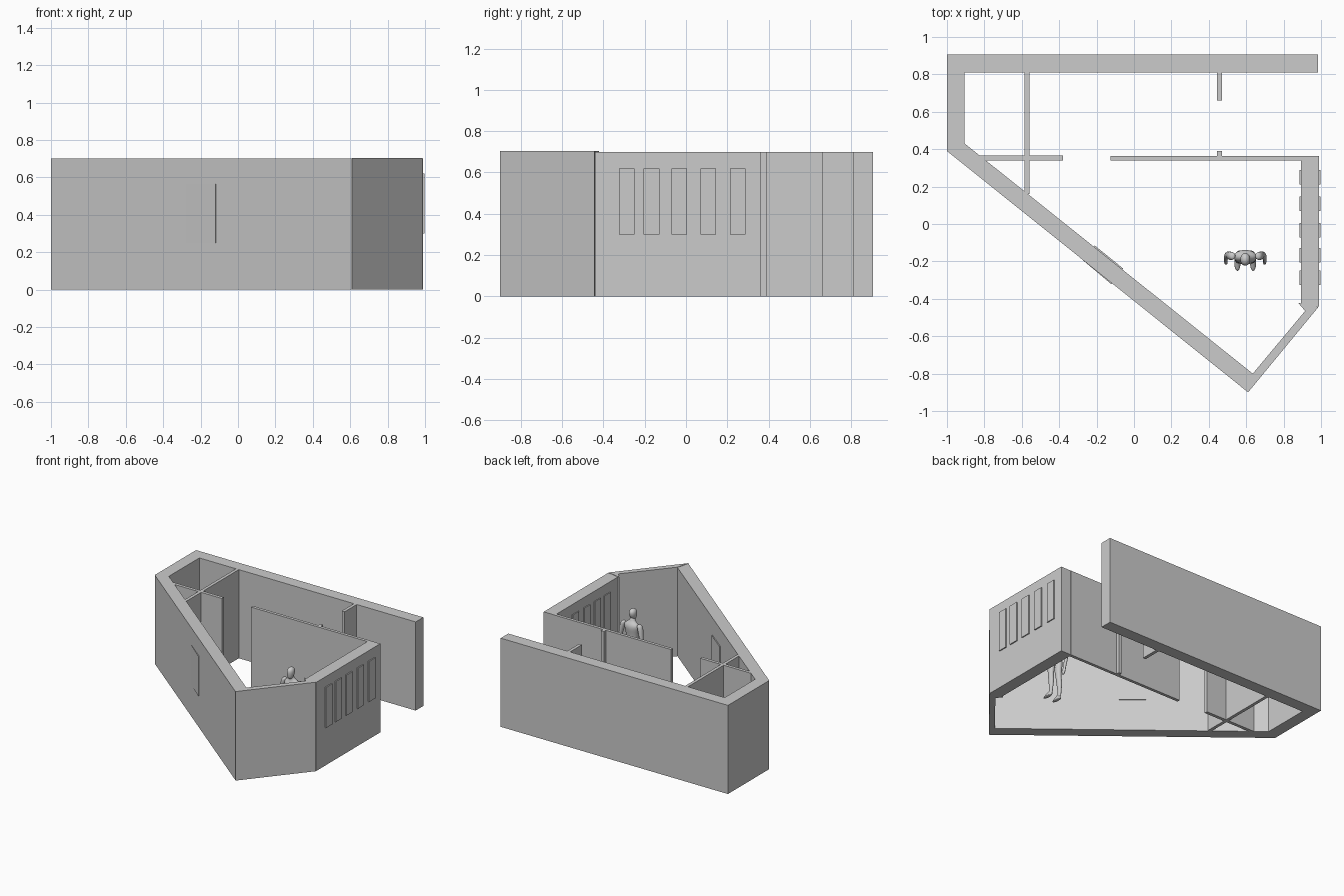
import bpy, bmesh, math
from mathutils import Vector

H = 0.7


def finish(name, bm):
    bmesh.ops.recalc_face_normals(bm, faces=bm.faces)
    me = bpy.data.meshes.new(name)
    bm.to_mesh(me)
    bm.free()
    ob = bpy.data.objects.new(name, me)
    bpy.context.collection.objects.link(ob)
    return ob


def prism(name, outline, z0=0.0, z1=H):
    """Plan outline extruded straight up."""
    bm = bmesh.new()
    face = bm.faces.new([bm.verts.new((x, y, z0)) for x, y in outline])
    top = bmesh.ops.extrude_face_region(bm, geom=[face])["geom"]
    for v in top:
        if isinstance(v, bmesh.types.BMVert):
            v.co.z = z1
    return finish(name, bm)


def slab(name, x0, x1, y0, y1, z0=0.0, z1=H):
    return prism(name, [(x0, y0), (x1, y0), (x1, y1), (x0, y1)], z0, z1)


# Outer shell: back, left and diagonal walls
prism("outer_wall", [(0.985, 0.905), (-1, 0.905), (-1, 0.39), (0.61, -0.9),
                     (0.635, -0.8), (-0.905, 0.43), (-0.905, 0.81), (0.985, 0.81)])
# Right wall and angled front corner wall
slab("right_wall", 0.892, 0.989, -0.44, 0.363)
prism("corner_wall", [(0.61, -0.9), (0.986, -0.444), (0.878, -0.422),
                      (0.915, -0.465), (0.635, -0.8)], 0, 0.703)

# Interior partitions
slab("partition_left", -0.83, -0.38, 0.34, 0.365)
slab("partition_right", -0.125, 0.9, 0.34, 0.364)
slab("partition_cross", -0.585, -0.56, 0.16, 0.815)
slab("door_stub_back", 0.445, 0.47, 0.66, 0.815)
slab("door_stub_front", 0.445, 0.47, 0.36, 0.39)

# Window panels
for i, y in enumerate((-0.287, -0.167, -0.033, 0.108, 0.25)):
    slab(f"window_{i + 1}", 0.885, 0.998, y - 0.038, y + 0.038, 0.3, 0.62)
prism("window_diagonal", [(-0.275, -0.192), (-0.12, -0.323),
                          (-0.058, -0.238), (-0.21, -0.115)], 0.25, 0.565)


# Standing figure, facing the front
CX, CY = 0.595, -0.185


def loft(name, rings, side=1, n=12):
    """Smooth body part from horizontal ellipses (x, y, z, rx, ry)."""
    bm = bmesh.new()
    loops = []
    for x, y, z, rx, ry in rings:
        loops.append([bm.verts.new((CX + side * (x + rx * math.cos(a)),
                                    CY + y + ry * math.sin(a), z))
                      for a in (2 * math.pi * k / n for k in range(n))])
    for a, b in zip(loops, loops[1:]):
        for k in range(n):
            bm.faces.new((a[k], a[(k + 1) % n], b[(k + 1) % n], b[k]))
    bm.faces.new(loops[0])
    bm.faces.new(loops[-1])
    for f in bm.faces:
        f.smooth = True
    ob = finish(name, bm)
    mod = ob.modifiers.new("smooth", "SUBSURF")
    mod.levels = mod.render_levels = 1
    return ob


loft("torso", [(0, 0.01, 0.29, .02, .02), (0, 0.01, 0.305, .05, .036),
               (0, 0.01, 0.34, .056, .042), (0, 0.004, 0.39, .045, .032),
               (0, 0.004, 0.44, .056, .038), (0, 0.008, 0.48, .064, .042),
               (0, 0.012, 0.505, .066, .034), (0, 0.01, 0.522, .04, .024),
               (0, 0.004, 0.535, .02, .02), (0, 0, 0.56, .018, .02)])
loft("head", [(0, -.014, 0.535, .008, .01), (0, -.012, 0.541, .018, .022),
              (0, -.007, 0.56, .025, .031), (0, -.004, 0.585, .029, .037),
              (0, -.003, 0.605, .026, .034), (0, -.003, 0.617, .015, .02),
              (0, -.003, 0.621, .005, .006)])

for label, s in (("right", 1), ("left", -1)):
    loft(f"{label}_leg", [(.028, .01, .325, .024, .036), (.03, .008, .29, .03, .038),
                          (.033, .004, .24, .027, .033), (.036, .004, .175, .019, .022),
                          (.038, .012, .13, .021, .026), (.039, .012, .08, .015, .018),
                          (.04, .01, .035, .012, .014), (.04, .01, .012, .013, .016)], s)
    loft(f"{label}_foot", [(.042, -.022, 0, .018, .048), (.042, -.022, .008, .018, .048),
                           (.041, -.008, .02, .014, .032), (.04, .006, .04, .010, .013)], s)
    loft(f"{label}_arm", [(.066, .014, .518, .01, .012), (.07, .014, .51, .02, .022),
                          (.078, .014, .48, .021, .024), (.086, .018, .44, .017, .021),
                          (.094, .022, .395, .014, .017), (.1, .014, .365, .015, .018),
                          (.104, -.002, .315, .01, .012), (.105, -.01, .295, .009, .014),
                          (.104, -.016, .27, .01, .018), (.102, -.02, .245, .008, .014),
                          (.1, -.02, .236, .004, .007)], s)
